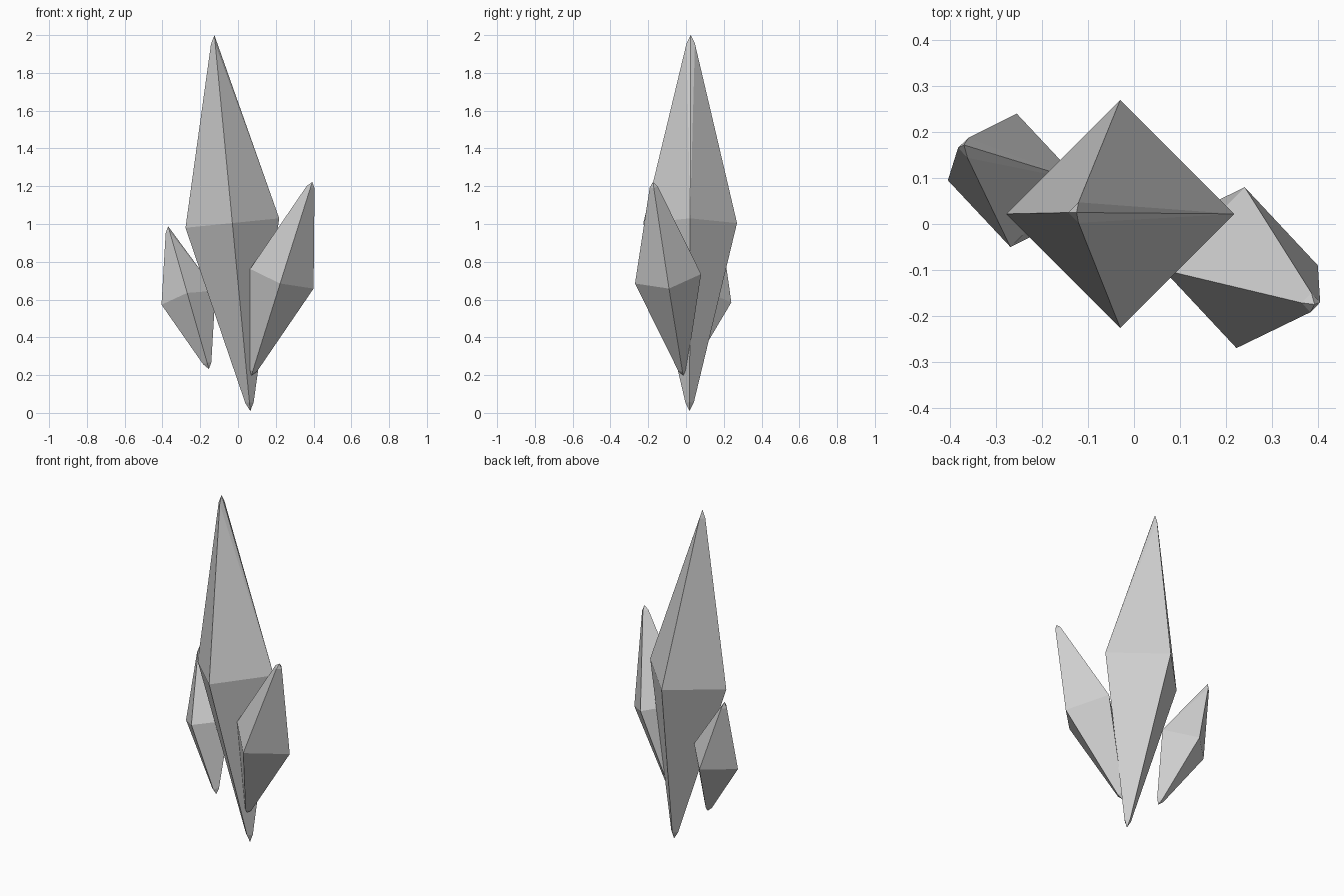
import bpy
import bmesh
import math
from mathutils import Vector

cube = bpy.data.objects.get("Cube")
if cube:
    bpy.data.objects.remove(cube, do_unlink=True)

# One flat stone colour
stone = bpy.data.materials.new("pale_grey_crystal")
stone.use_nodes = True
grey = (0.62, 0.62, 0.62, 1)
stone.diffuse_color = grey
stone.node_tree.nodes["Principled BSDF"].inputs["Base Color"].default_value = grey


def crystal(name, center, side, back, axis, cap, tip, slanted_top):
    """Leaning four-sided crystal: wide girdle, narrow rings near both ends, pointed tips.
    side/back are the girdle half diagonals, axis the half length."""
    c, u, v, a = (Vector(p) for p in (center, side, back, axis))
    points = [c + d for d in (u, v, -u, -v, a, -a)]
    for end in (1, -1):
        ring = [-u, v, -v]
        # A slanted top runs its side ridge straight into the point
        if not (slanted_top and end == 1):
            ring.append(u)
        points += [c + a * cap * end + d * tip for d in ring]

    bm = bmesh.new()
    for p in points:
        bm.verts.new(p)
    bmesh.ops.convex_hull(bm, input=bm.verts[:])
    bmesh.ops.dissolve_limit(bm, angle_limit=math.radians(1),
                             verts=bm.verts[:], edges=bm.edges[:])
    bmesh.ops.recalc_face_normals(bm, faces=bm.faces[:])
    mesh = bpy.data.meshes.new(name)
    bm.to_mesh(mesh)
    bm.free()
    mesh.materials.append(stone)
    obj = bpy.data.objects.new(name, mesh)
    bpy.context.collection.objects.link(obj)
    return obj


# Tall central crystal
crystal("main_crystal", (-0.03, 0.022, 1.005), (0.248, 0, 0.025), (0, 0.248, 0),
        (-0.095, 0.003, 0.995), 0.955, 0.09, True)

# Small crystal behind on the right
crystal("right_crystal", (-0.262, 0.095, 0.61), (0.143, 0, 0.037), (0.007, 0.145, -0.025),
        (-0.108, 0.077, 0.378), 0.92, 0.15, True)

# Medium crystal in front on the left
crystal("left_crystal", (0.232, -0.095, 0.71), (0.168, 0.005, -0.052), (0.009, 0.175, -0.0 + 0.025),
        (0.161, -0.08, 0.512), 0.95, 0.12, False)
